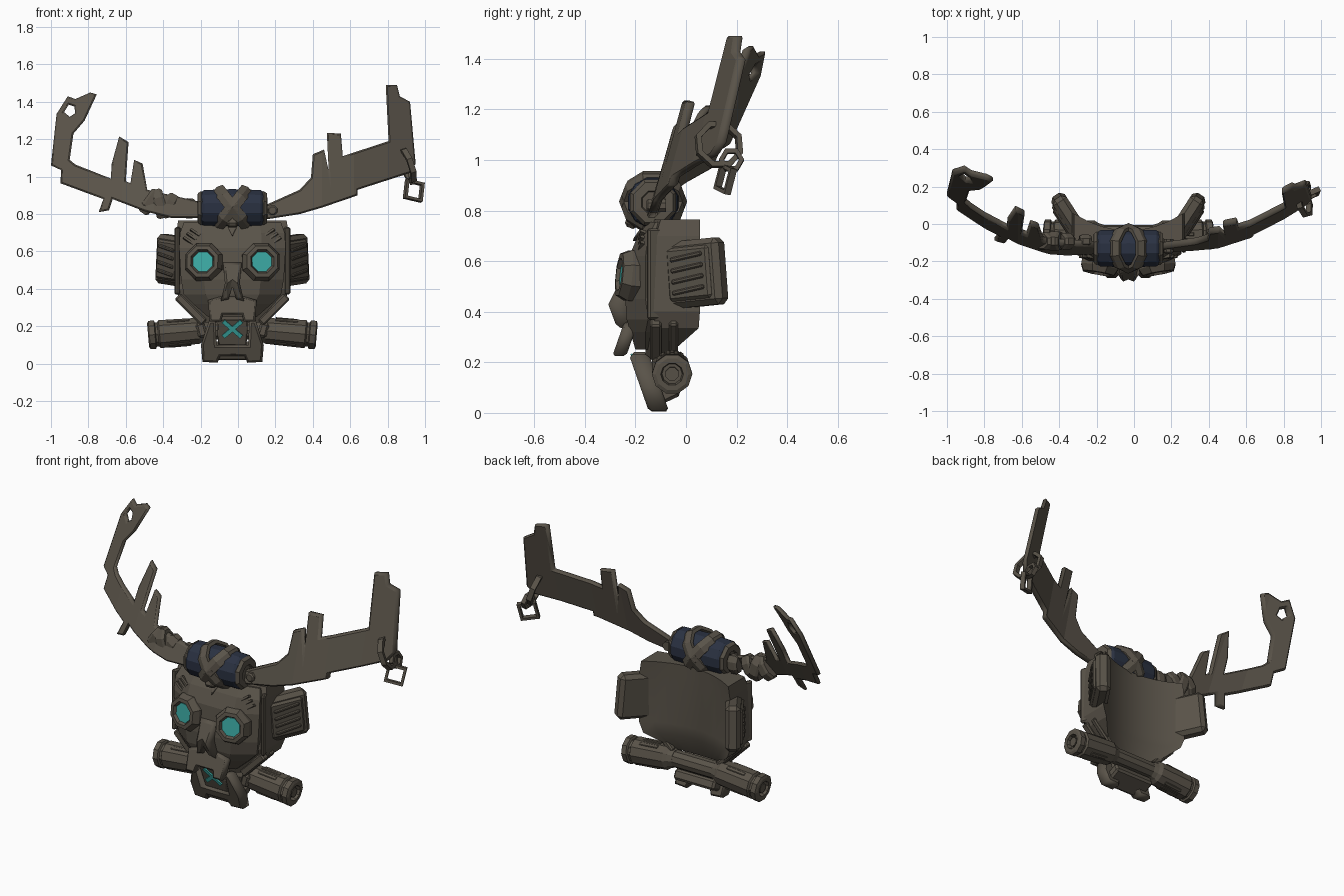
import bpy, bmesh, math
from mathutils import Matrix, Vector

CX = -0.03  # mask centre line


def material(name, rgb):
    m = bpy.data.materials.new(name)
    m.diffuse_color = (*rgb, 1)
    return m


BROWN = material("weathered brown", (0.100, 0.086, 0.066))
TEAL = material("glowing teal", (0.045, 0.40, 0.37))
BLUE = material("navy cloth", (0.023, 0.031, 0.054))


def finish(name, bm, mat=BROWN):
    bmesh.ops.recalc_face_normals(bm, faces=bm.faces[:])
    me = bpy.data.meshes.new(name)
    bm.to_mesh(me)
    bm.free()
    me.materials.append(mat)
    ob = bpy.data.objects.new(name, me)
    bpy.context.collection.objects.link(ob)
    return ob


def skin(name, rings, mat=BROWN, loop=False):
    """Join rings of points; cap both ends unless the strip loops."""
    bm = bmesh.new()
    vs = [[bm.verts.new(p) for p in r] for r in rings]
    n = len(vs[0])
    for a, b in zip(vs, vs[1:] + ([vs[0]] if loop else [])):
        for i in range(n):
            bm.faces.new((a[i], a[(i + 1) % n], b[(i + 1) % n], b[i]))
    if not loop:
        bm.faces.new(vs[0])
        bm.faces.new(vs[-1])
    return finish(name, bm, mat)


def lathe(name, profile, n, matrix, mat=BROWN, loop=False):
    """Turn (radius, height) pairs about the local z axis."""
    ang = [2 * math.pi * (i + 0.5) / n for i in range(n)]
    return skin(name, [[matrix @ Vector((r * math.cos(a), r * math.sin(a), h)) for a in ang]
                       for r, h in profile], mat, loop)


def place(loc, rx=0, ry=0, rz=0):
    r = math.radians
    return (Matrix.Translation(loc) @ Matrix.Rotation(r(rz), 4, 'Z')
            @ Matrix.Rotation(r(ry), 4, 'Y') @ Matrix.Rotation(r(rx), 4, 'X'))


def box(name, size, matrix, bevel=0.0, mat=BROWN):
    bm = bmesh.new()
    bmesh.ops.create_cube(bm, size=1, matrix=Matrix.Diagonal((*size, 1)))
    if bevel:
        bmesh.ops.bevel(bm, geom=bm.edges[:], offset=bevel, segments=1, affect='EDGES')
    bm.transform(matrix)
    return finish(name, bm, mat)


def plate(name, loops, depth, bevel, bend, cuts=(), mat=BROWN):
    """Extrude an x/z outline (with holes), chamfer it, then offset it in y."""
    cu = bpy.data.curves.new(name, 'CURVE')
    cu.dimensions, cu.fill_mode = '2D', 'BOTH'
    cu.extrude, cu.bevel_depth, cu.bevel_resolution, cu.offset = depth / 2 - bevel, bevel, 0, -bevel
    for pts in loops:
        sp = cu.splines.new('POLY')
        sp.points.add(len(pts) - 1)
        for p, (x, z) in zip(sp.points, pts):
            p.co = (x, z, 0, 1)
        sp.use_cyclic_u = True
    tmp = bpy.data.objects.new(name + "_outline", cu)
    bpy.context.collection.objects.link(tmp)
    dg = bpy.context.evaluated_depsgraph_get()
    me = bpy.data.meshes.new_from_object(tmp.evaluated_get(dg))
    bpy.data.objects.remove(tmp)
    bm = bmesh.new()
    bm.from_mesh(me)
    bmesh.ops.remove_doubles(bm, verts=bm.verts[:], dist=1e-5)
    for c in cuts:
        bmesh.ops.bisect_plane(bm, geom=bm.verts[:] + bm.edges[:] + bm.faces[:],
                               plane_co=(c, 0, 0), plane_no=(1, 0, 0))
    for v in bm.verts:
        x, z, d = v.co
        v.co = (x, bend(x, z) - d, z)
    return finish(name, bm, mat)


# Mask: front plate over a deeper shell with a hollowed back
def section(z, w, front, side, back, hollow):
    pts = [(-w, side), (-0.55 * w, front), (0.55 * w, front), (w, side)]
    pts += [(k * w, back - hollow * (1 - k * k)) for k in (1, 0.75, 0.5, 0.25, 0, -0.25, -0.5, -0.75, -1)]
    return [(CX + x, y, z) for x, y in pts]


skin("face_plate", [section(*s, -0.09, 0.02) for s in (
    (0.25, 0.13, -0.20, -0.16), (0.32, 0.21, -0.22, -0.16), (0.37, 0.26, -0.235, -0.15),
    (0.45, 0.275, -0.24, -0.16), (0.62, 0.285, -0.225, -0.16), (0.70, 0.28, -0.19, -0.15),
    (0.755, 0.26, -0.15, -0.12))])
shell = skin("face_shell", [section(*s) for s in (
    (0.22, 0.15, -0.16, -0.12, -0.08, 0.01), (0.335, 0.28, -0.16, -0.12, 0.05, 0.09),
    (0.40, 0.305, -0.18, -0.13, 0.055, 0.09), (0.70, 0.30, -0.15, -0.12, 0.055, 0.09),
    (0.765, 0.29, -0.13, -0.10, 0.055, 0.09))])
for p in shell.data.polygons:  # smooth the curved back only
    p.use_smooth = p.normal.y > 0.5

# Nose, muzzle and forehead notch
sym = lambda half: [(CX + x, z) for x, z in half] + [(CX - x, z) for x, z in reversed(half) if x]
plate("nose", [sym([(0, 0.41), (0.02, 0.345), (0.062, 0.335), (0.04, 0.43), (0.05, 0.54)])],
      0.08, 0.012, lambda x, z: -0.272 + max(0, z - 0.42) * 0.5 + max(0, 0.42 - z) * 0.5)
plate("muzzle", [sym([(0, 0.262), (0.05, 0.262), (0.06, 0.225), (0.122, 0.225),
                      (0.13, 0.34), (0.06, 0.36)])],
      0.055, 0.01, lambda x, z: -0.262 + 0.35 * (z - 0.23))
plate("forehead_notch", [sym([(0, 0.68), (0.035, 0.755)])], 0.03, 0.005,
      lambda x, z: -0.20 + (z - 0.68) * 0.7)

# Jaw, tilted mouth panel and the cross on it
slope = lambda x, z: -0.14 - 0.35 * z
plate("jaw", [sym([(0, 0.04), (0.065, 0.04), (0.08, 0.005), (0.16, 0.01), (0.168, 0.10),
                   (0.125, 0.23), (0.09, 0.23), (0.085, 0.10), (0, 0.10)])], 0.08, 0.012,
      lambda x, z: slope(x, z) + 0.035)
plate("mouth_panel", [sym([(0, 0.095), (0.075, 0.095), (0.085, 0.24), (0, 0.24)])], 0.06, 0.008,
      lambda x, z: slope(x, z) + 0.04)
box("chin_block", (0.27, 0.13, 0.06), place((CX, -0.09, 0.07), 25), 0.012)
for a in (-42, 42):
    box("mouth_cross", (0.13, 0.009, 0.022),
        place((CX, slope(0, 0.185) + 0.006, 0.185), 19) @ place((0, 0, 0), 0, a), 0, TEAL)

for s in (-1, 1):
    # Eyes: octagonal rims with teal lenses
    eye = place((CX + s * 0.148, -0.195, 0.54), 0, 0, s * 10) @ place((0, 0, 0), 84)
    lathe("eye_rim", [(0.108, -0.02), (0.108, 0.035), (0.09, 0.07), (0.068, 0.072),
                      (0.056, 0.05), (0.056, -0.02)], 8, eye, loop=True)
    lathe("eye_lens", [(0.057, 0.0), (0.057, 0.058)], 8, eye, TEAL)
    # Forehead dashes
    for i in range(3):
        box("forehead_dash", (0.06, 0.03, 0.012),
            place((CX + s * (0.20 + 0.018 * i), -0.17, 0.70 - 0.022 * i), -25, -s * 35, s * 12))
    # Temple edge
    box("temple_band", (0.025, 0.08, 0.36), place((CX + s * 0.287, -0.115, 0.55), 0, 0, s * 20), 0.008)
    # Struts from cheek to jaw
    for y, t in ((-0.12, 0.045), (-0.05, 0.035)):
        box("jaw_strut", (0.20, t, t), place((CX + s * 0.222, y, 0.29), 0, -s * 45), 0.008)
    # Ear boxes with vents
    ear = place((CX + s * 0.31, 0.035, 0.552), 5, 0, -s * 33)
    box("ear_box", (0.085, 0.27, 0.265), ear, 0.022)
    out = ear @ Matrix.Translation((s * 0.04, 0, 0))
    box("ear_panel", (0.03, 0.20, 0.21), out, 0.012)
    for i in range(4):
        box("ear_vent", (0.018, 0.15, 0.018), out @ place((s * 0.015, 0, -0.066 + 0.044 * i), 6), 0.005)
    # Side canisters
    can = place((CX + s * 0.16, -0.055, 0.178), 0, s * 95)
    lathe("canister", [(0.05, -0.03), (0.06, 0), (0.073, 0.02), (0.079, 0.23), (0.068, 0.238),
                       (0.068, 0.25), (0.08, 0.255), (0.08, 0.285), (0.065, 0.292), (0.045, 0.292),
                       (0.04, 0.265)], 10, can)
    lathe("canister_core", [(0.028, 0.25), (0.028, 0.285)], 8, can)
    for a in (60, 90, 120, 240, 300):
        v = Matrix.Rotation(math.radians(a + 90), 4, 'Z')
        box("canister_rib", (0.008, 0.02, 0.12), can @ v @ Matrix.Translation((0.073, 0, 0.125)), 0.003)
    box("hose_clamp", (0.05, 0.07, 0.08), place((CX + s * 0.165, -0.10, 0.18), 0, s * 15), 0.012)
lathe("cross_tube", [(0.05, -0.18), (0.05, 0.18)], 10, place((CX, -0.055, 0.178), 0, 90))

# Rolled cloth on the brow with end rings and crossed straps
roll = place((CX, -0.13, 0.832), 0, 90)
lathe("cloth_roll", [(0.09, -0.165), (0.1, -0.15), (0.105, 0), (0.1, 0.15), (0.09, 0.165)], 12, roll, BLUE)
for s in (-1, 1):
    lathe("roll_end", [(0.085, s * 0.155), (0.098, s * 0.168), (0.085, s * 0.185), (0.05, s * 0.187),
                       (0.045, s * 0.175)], 8, roll)
    lathe("roll_strap", [(0.098, -0.034), (0.116, -0.034), (0.126, 0), (0.116, 0.034), (0.098, 0.034)], 10,
          place((CX, -0.13, 0.836), 0, 90 + s * 38) @ Matrix.Diagonal((1.15, 1.07, 1, 1)), loop=True)
box("strap_tail", (0.06, 0.05, 0.07), place((CX, -0.21, 0.765), -20), 0.012)

# Antlers: bent chamfered plates following a spine of (reach, depth, height)
SPINE = [(0.15, -0.12, 0.83), (0.45, -0.09, 0.92), (0.62, -0.035, 0.98), (0.8, 0.06, 1.05), (1.0, 0.18, 1.1)]


def bend(lean):
    def f(x, z):
        t = min(max(abs(x), 0.15), 1.0)
        for (a, ya, za), (b, yb, zb) in zip(SPINE, SPINE[1:]):
            if t <= b:
                k = (t - a) / (b - a)
                return ya + k * (yb - ya) + lean * (z - za - k * (zb - za))
    return f


cuts = [s * c for s in (-1, 1) for c in (0.3, 0.45, 0.54, 0.62, 0.71, 0.8, 0.9)]
plate("left_antler", [
    [(-0.20, 0.78), (-0.36, 0.78), (-0.50, 0.815), (-0.67, 0.88), (-0.69, 0.82), (-0.745, 0.81),
     (-0.72, 0.88), (-0.95, 0.965), (-0.945, 1.035), (-1.0, 1.06), (-0.97, 1.335), (-0.91, 1.43),
     (-0.87, 1.415), (-0.79, 1.45), (-0.755, 1.44), (-0.82, 1.30), (-0.88, 1.23), (-0.90, 1.09),
     (-0.87, 1.065), (-0.68, 0.99), (-0.675, 1.07), (-0.635, 1.215), (-0.585, 1.185),
     (-0.60, 0.975), (-0.575, 0.965), (-0.555, 1.09), (-0.51, 1.07), (-0.485, 0.93), (-0.20, 0.865)],
    [(-0.93, 1.345), (-0.905, 1.385), (-0.875, 1.375), (-0.87, 1.34), (-0.90, 1.32)]],
    0.034, 0.008, bend(0.5), cuts)
plate("right_antler", [
    [(0.14, 0.77), (0.33, 0.80), (0.45, 0.835), (0.64, 0.90), (0.64, 0.93), (0.92, 1.02),
     (0.95, 1.07), (0.945, 1.12), (0.92, 1.40), (0.865, 1.43), (0.85, 1.49), (0.79, 1.49),
     (0.805, 1.19), (0.56, 1.11), (0.55, 1.23), (0.475, 1.235), (0.485, 1.03), (0.46, 1.145),
     (0.40, 1.12), (0.39, 0.995), (0.33, 0.93), (0.14, 0.845)]],
    0.038, 0.008, bend(0.28), cuts)
lathe("antler_bolt", [(0.028, -0.04), (0.028, 0.03), (0.02, 0.037)], 8, place((0.185, -0.12, 0.82), 90))

# Wrapping on the left antler
for x, z, h, tilt in ((-0.47, 0.865, 0.078, 35), (-0.42, 0.855, 0.086, -15),
                      (-0.37, 0.845, 0.074, 30), (-0.26, 0.83, 0.058, 5)):
    lathe("antler_wrap", [(h - 0.012, -0.032), (h, -0.018), (h, 0.018), (h - 0.012, 0.032)], 8,
          place((x, -0.092, z), 0, 90 + tilt) @ Matrix.Diagonal((1, 0.65, 1, 1)))


# Chain hanging from the right antler
def link(name, r, t, n, matrix):
    lathe(name, [(r - 1.5 * t, -t), (r, -t), (r, t), (r - 1.5 * t, t)], n, matrix, loop=True)


link("chain_loop", 0.10, 0.015, 8, place((0.905, 0.13, 1.06), 0, 72, 15))
link("chain_link", 0.075, 0.014, 4, place((0.94, 0.155, 0.925), 80, 12, 25))
link("chain_joint", 0.05, 0.013, 6, place((0.925, 0.18, 1.0), 0, 78, 0))
